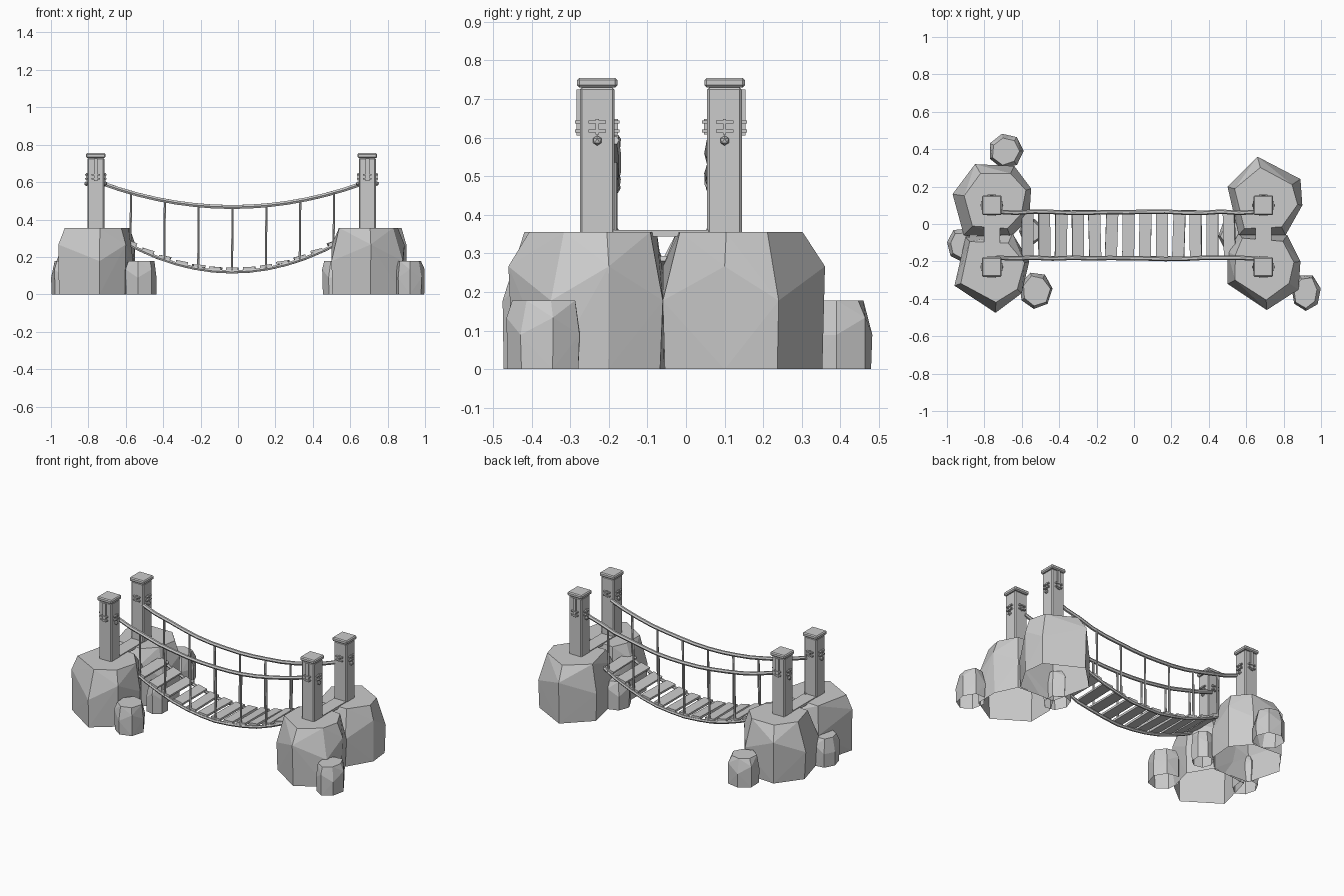
import bpy, bmesh, math, random
from mathutils import Vector, Matrix

random.seed(4)
cube = bpy.data.objects.get("Cube")
if cube:
    bpy.data.objects.remove(cube, do_unlink=True)

grey = bpy.data.materials.new("stone_grey")
grey.use_nodes = True
colour = (0.6, 0.6, 0.6, 1)
grey.diffuse_color = colour
grey.node_tree.nodes["Principled BSDF"].inputs["Base Color"].default_value = colour


def finish(name, bm):
    mesh = bpy.data.meshes.new(name)
    bm.to_mesh(mesh)
    bm.free()
    mesh.materials.append(grey)
    obj = bpy.data.objects.new(name, mesh)
    bpy.context.collection.objects.link(obj)
    return obj


def box(name, centre, size, bevel=0, pitch=0, yaw=0):
    bm = bmesh.new()
    bmesh.ops.create_cube(bm, size=1, matrix=Matrix.Diagonal((*size, 1)))
    if bevel:
        bmesh.ops.bevel(bm, geom=bm.edges[:], offset=bevel, segments=1, affect='EDGES')
    turn = Matrix.Rotation(yaw, 4, 'Z') @ Matrix.Rotation(pitch, 4, 'Y')
    bmesh.ops.transform(bm, matrix=Matrix.Translation(centre) @ turn, verts=bm.verts)
    return finish(name, bm)


def rope(name, points, radius):
    curve = bpy.data.curves.new(name, 'CURVE')
    curve.dimensions = '3D'
    curve.bevel_depth = radius
    curve.bevel_resolution = 1
    curve.use_fill_caps = True
    line = curve.splines.new('POLY')
    line.use_smooth = False
    line.points.add(len(points) - 1)
    for p, co in zip(line.points, points):
        p.co = (*co, 1)
    curve.materials.append(grey)
    obj = bpy.data.objects.new(name, curve)
    bpy.context.collection.objects.link(obj)


def rock(name, outline, height):
    """Faceted boulder: hull over a footprint, a shoulder and a smaller flat top, open below."""
    centre = sum((Vector(p) for p in outline), Vector((0, 0))) / len(outline)
    bm = bmesh.new()
    for i, p in enumerate(outline):
        arm = Vector(p) - centre
        low = 0.5 + 0.25 * (i % 2)
        for z, scale in ((0, random.uniform(0.94, 1)), (low, 1),
                         (1, random.uniform(0.72, 0.88))):
            bm.verts.new((*(centre + arm * scale), z * height))
    bmesh.ops.convex_hull(bm, input=bm.verts[:])
    under = [f for f in bm.faces if all(v.co.z < 0.001 for v in f.verts)]
    bmesh.ops.delete(bm, geom=under, context='FACES')
    bmesh.ops.delete(bm, geom=[v for v in bm.verts if not v.link_faces], context='VERTS')
    bmesh.ops.recalc_face_normals(bm, faces=bm.faces)
    finish(name, bm)


# Large boulders carrying the posts
boulders = {
    "left_back": [(-.97, .16), (-.85, .32), (-.64, .31), (-.55, .19), (-.56, .03), (-.66, -.07), (-.91, -.06)],
    "left_front": [(-.9, -.07), (-.96, -.33), (-.74, -.475), (-.6, -.37), (-.56, -.2), (-.65, -.05)],
    "right_back": [(.5, .2), (.66, .36), (.89, .24), (.9, .1), (.81, -.06), (.56, -.06)],
    "right_front": [(.56, -.05), (.5, -.15), (.5, -.32), (.71, -.46), (.88, -.35), (.89, -.2), (.82, -.06)],
}
for name, outline in boulders.items():
    rock(name + "_boulder", outline, 0.355)

# Small rocks around them: centre, radii
pebbles = [(-.685, .39, .095, .095), (-.525, -.355, .09, .1), (.92, -.365, .08, .1),
           (-.93, -.11, .07, .09), (-.55, -.04, .065, .07), (.53, -.06, .08, .09)]
for k, (cx, cy, rx, ry) in enumerate(pebbles):
    ring = []
    for i in range(7):
        a = math.tau * i / 7 + k
        ring.append((cx + rx * math.cos(a), cy + ry * math.sin(a)))
    rock("small_rock", ring, 0.178)

# Posts with caps, brackets and bolts
for side, px in (("left", -.76), ("right", .692)):
    for end, py, out in (("front", -.23, -1), ("back", .1, 1)):
        tag = side + "_" + end
        box(tag + "_post", (px, py, .53), (.09, .09, .4), .006)
        box(tag + "_post_cap", (px, py, .742), (.105, .105, .025), .006)
        box(tag + "_outer_plate", (px, py + out * .049, .665), (.02, .01, .12))
        for face in (-1, 1):
            for z in (.617, .64):
                box(tag + "_strap", (px + face * .05, py, z), (.014, .045, .008))
                box(tag + "_strap", (px, py + face * .051, z), (.045, .014, .008))
            box(tag + "_strap_link", (px + face * .049, py, .628), (.01, .008, .04))
            box(tag + "_strap_link", (px, py + face * .049, .628), (.008, .01, .04))
            bm = bmesh.new()
            bmesh.ops.create_icosphere(bm, subdivisions=1, radius=.013,
                                       matrix=Matrix.Translation((px + face * .05, py, .592)))
            finish(tag + "_bolt", bm)
    box(side + "_landing_plank", (px, -.065, .352), (.085, .25, .016))


# Sagging curves of the bridge
def rail_z(x):
    return .467 + .26 * (x + .03) ** 2


def deck_z(x):
    return .12 + .48 * (x + .03) ** 2


# Hand rails, deck ropes and hangers
for end, y in (("front", -.184), ("back", .063)):
    for label, height, radius in (("hand_rope", rail_z, .012), ("deck_rope", deck_z, .01)):
        pts = []
        for i in range(15):
            x = -.735 + 1.4 * i / 14
            pts.append((x, y + random.uniform(-.004, .004), height(x)))
        rope(end + "_" + label, pts, radius)
    for i in range(7):
        x = -.575 + .181 * i
        rope(end + "_hanger", [(x, y, deck_z(x)), (x + .003, y, rail_z(x))], .0065)

# Deck planks
for i in range(13):
    x = -.57 + .09 * i
    slope = math.atan(.96 * (x + .03))
    box("deck_plank", (x, -.06, deck_z(x) + .016), (.064, .25, .014),
        pitch=-slope * .7 + random.uniform(-.04, .04), yaw=random.uniform(-.04, .04))
